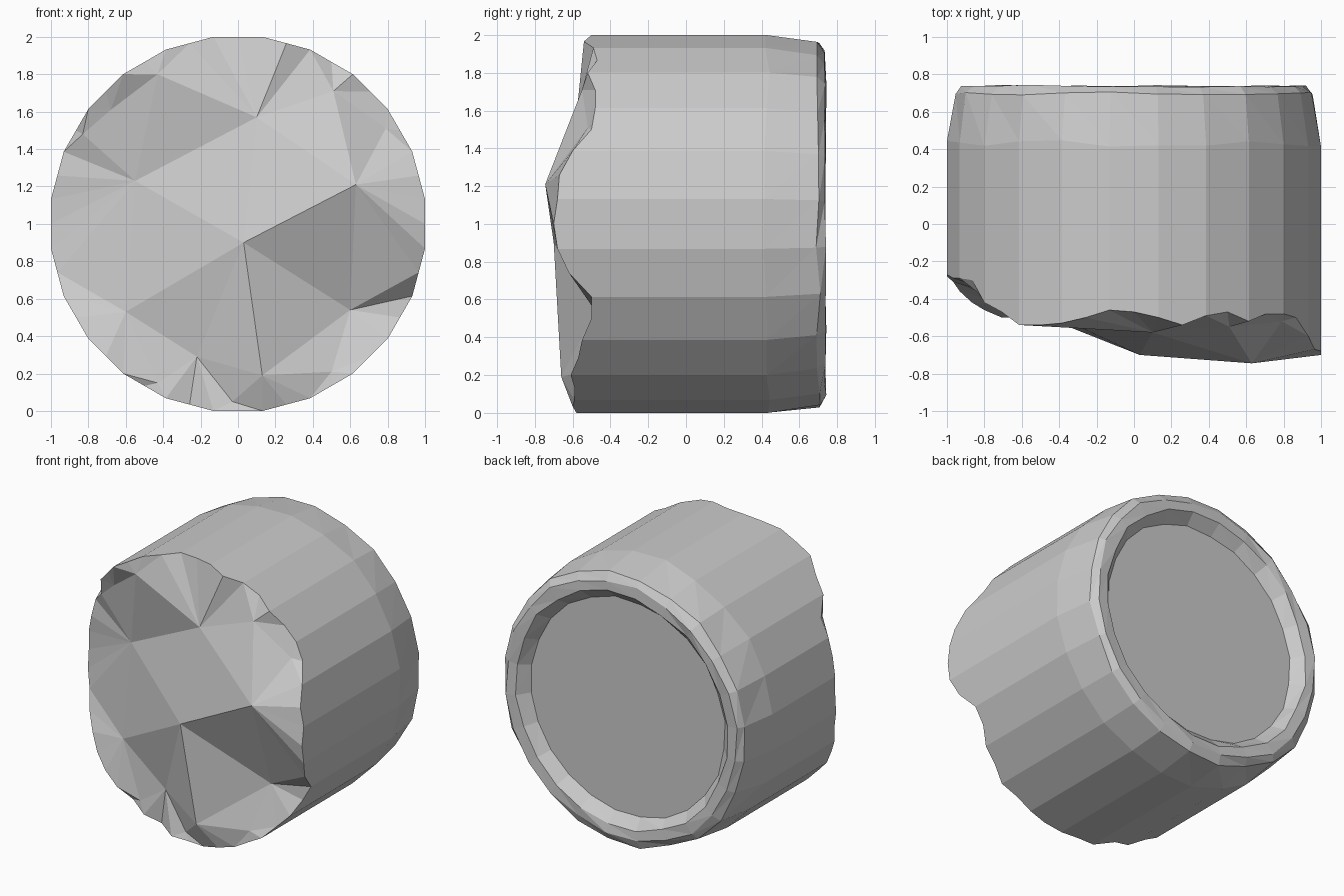
import bpy, bmesh, math, random
from mathutils import Vector
from mathutils.geometry import delaunay_2d_cdt

if "Cube" in bpy.data.objects:
    bpy.data.objects.remove(bpy.data.objects["Cube"])

random.seed(4)
N = 24                       # sides of the drum
STEP = math.tau / (2 * N)
R = 1 / math.cos(STEP)       # flats touch radius 1

# Depth (hundredths of -y) of the broken edge, counter-clockwise from +x,
# alternating side middles and corners
edge = [70, 68, 67, 60, 50, 48, 48, 52, 47, 49, 54, 50,
        47, 46, 50, 53, 54, 54, 47, 42, 30, 29, 29, 27,
        27, 28, 31, 36, 42, 46, 50, 50, 48, 52, 50, 57,
        57, 58, 60, 59, 59, 61, 57, 55, 50, 50, 62, 68]

# Peaks and hollows inside the broken face: x, y, z
peaks = [(.63, -.745, 1.21), (.03, -.70, .90), (-.60, -.45, .53),
         (-.55, -.43, 1.23), (.10, -.58, 1.57), (-.43, -.55, 1.80),
         (-.83, -.37, 1.48), (.51, -.55, 1.71), (.60, -.48, .54),
         (.13, -.66, .19), (-.22, -.51, .29), (.50, -.58, .21),
         (-.03, -.55, .05), (-.43, -.50, .15), (.79, -.52, 1.51),
         (-.68, -.44, 1.61)]
# Ridge lines between those points
ridges = [(0, 1), (1, 2), (1, 10), (1, 9), (2, 10), (9, 10), (0, 8), (1, 8),
          (8, 9), (3, 4), (3, 5), (4, 5), (3, 6), (0, 7), (9, 11), (0, 4)]

bm = bmesh.new()

# Broken front face: triangulate rim plus peaks
pts = []
for i, d in enumerate(edge):
    r = R if i % 2 else 1.0
    pts.append((r * math.cos(i * STEP), -d / 100, 1 + r * math.sin(i * STEP)))
pts += peaks
front = [bm.verts.new(p) for p in pts]
M = 2 * N
cons = [(i, (i + 1) % M) for i in range(M)] + [(a + M, b + M) for a, b in ridges]
res = delaunay_2d_cdt([Vector((p[0], p[2])) for p in pts], cons, [], 1, 1e-5)
for f in res[2]:
    ids = [res[3][v][0] for v in f if res[3][v]]
    if len(set(ids)) == 3:
        bm.faces.new([front[i] for i in ids])


def ring(y, r, jy, jr):
    """Ring of corners around the y axis with worn, uneven positions."""
    out = []
    for k in range(N):
        a = (2 * k + 1) * STEP
        rr = r + random.uniform(-jr, jr)
        out.append(bm.verts.new((rr * math.cos(a), y + random.uniform(-jy, jy),
                                 1 + rr * math.sin(a))))
    return out


# Straight sides, meeting the broken edge
side = ring(.43, R, .02, 0)
for k in range(N):
    n = (k + 1) % N
    bm.faces.new([front[2 * k + 1], front[(2 * k + 2) % M],
                  front[(2 * k + 3) % M], side[n], side[k]])

# Worn back rim, inner lip and sunken floor
prev = side
for spec in [(.70, .968, .012, .012), (.738, .92, .006, .012),
             (.735, .84, .006, .012), (.66, .775, 0, .006)]:
    cur = ring(*spec)
    for k in range(N):
        n = (k + 1) % N
        bm.faces.new([prev[k], prev[n], cur[n]])
        bm.faces.new([prev[k], cur[n], cur[k]])
    prev = cur
bm.faces.new(prev)

bmesh.ops.recalc_face_normals(bm, faces=bm.faces)
mesh = bpy.data.meshes.new("broken_column_drum")
bm.to_mesh(mesh)
bm.free()
bpy.context.collection.objects.link(bpy.data.objects.new("broken_column_drum", mesh))
